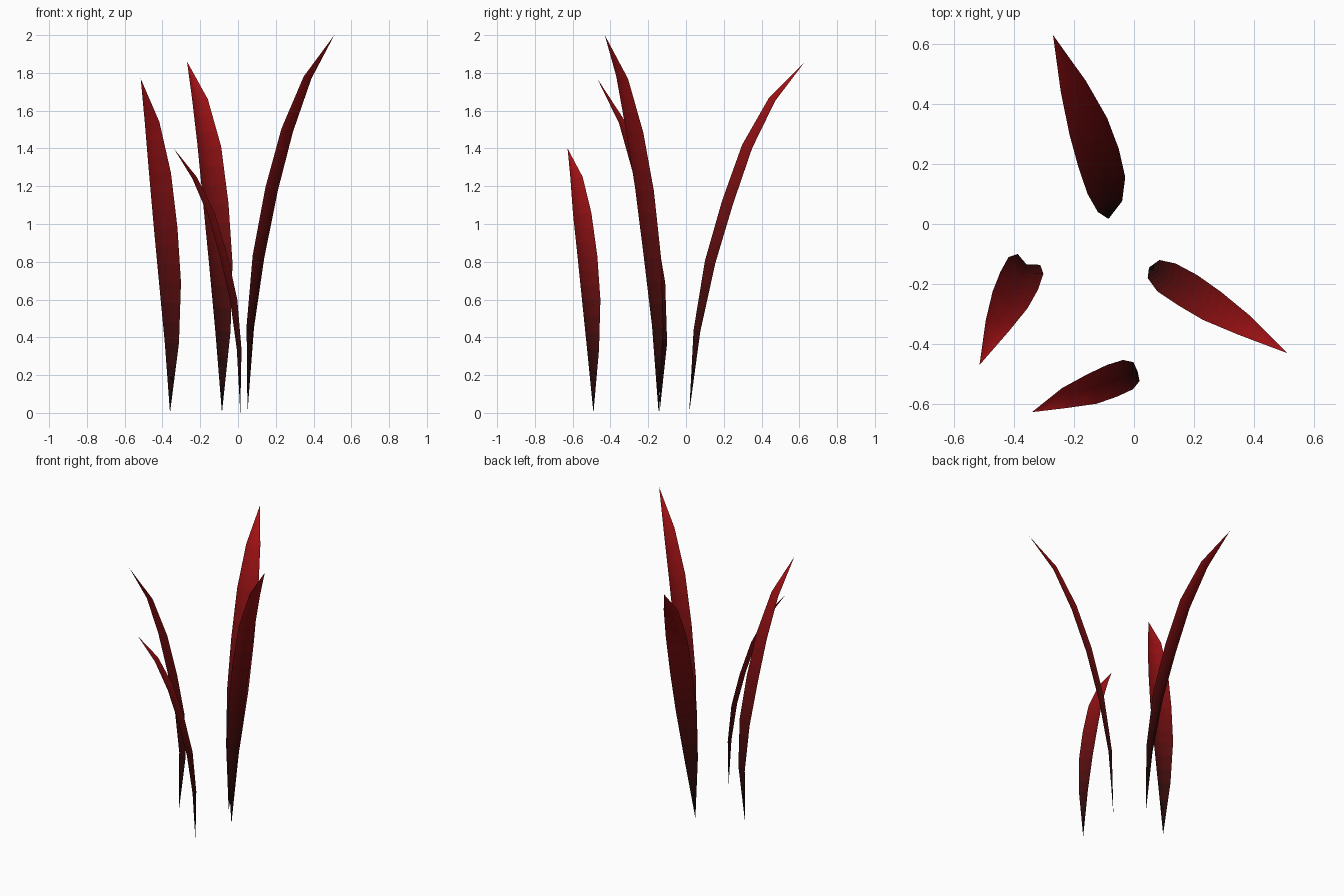
import bpy
from mathutils import Vector

if "Cube" in bpy.data.objects:
    bpy.data.objects.remove(bpy.data.objects["Cube"])

BANDS = 3                                   # colour bands per blade segment
WIDTHS = [0, .60, .93, 1, .93, .62, 0]      # shared leaf outline, root to tip
FOLD = .45                                  # depth of the centre crease / half width

# Each blade: half-width vector, then centre line from root to tip
BLADES = {
    "back_blade": ((.0675, .03, -.005), [
        (-.085, .017, 0), (-.08, .058, .435), (-.092, .128, .80), (-.118, .22, 1.115),
        (-.152, .325, 1.415), (-.202, .458, 1.665), (-.27, .63, 1.86)]),
    "right_blade": ((.0325, .05, -.01), [
        (.05, -.145, 0), (.065, -.15, .455), (.108, -.178, .825), (.178, -.22, 1.185),
        (.26, -.273, 1.495), (.368, -.338, 1.775), (.51, -.43, 2.0)]),
    "left_blade": ((.0625, -.03, 0), [
        (-.36, -.14, 0), (-.35, -.118, .37), (-.36, -.138, .69), (-.383, -.19, .98),
        (-.413, -.253, 1.27), (-.455, -.338, 1.54), (-.515, -.47, 1.77)]),
    "front_blade": ((-.0175, .0525, 0), [
        (.012, -.49, 0), (.008, -.492, .335), (-.02, -.502, .60), (-.072, -.522, .83),
        (-.14, -.55, 1.06), (-.23, -.58, 1.25), (-.34, -.627, 1.40)]),
}

# Black root fading to red tip
count = (len(WIDTHS) - 1) * BANDS
mats = []
for i in range(count):
    t = ((i + .5) / count) ** 1.4
    m = bpy.data.materials.new(f"blade_red_{i}")
    m.diffuse_color = (.004 + .42 * t, .003 + .003 * t, .003 + .005 * t, 1)
    m.use_nodes = True
    m.node_tree.nodes["Principled BSDF"].inputs["Base Color"].default_value = m.diffuse_color
    mats.append(m)


def blade(name, half, path):
    half = Vector(half)
    path = [Vector(p) for p in path]
    # Leaf underside direction at each path point, for the centre crease
    side = 1 if half.cross(path[-1] - path[2]).z < 0 else -1
    points = []
    for k, c in enumerate(path):
        tangent = path[min(k + 1, len(path) - 1)] - path[max(k - 1, 0)]
        under = half.cross(tangent).normalized() * side
        h = half * WIDTHS[k]
        points.append((c - h, c + under * h.length * FOLD, c + h))
    # Folded rungs, subdivided along the straight segments
    rungs = []
    for i in range(count + 1):
        k = min(i // BANDS, len(path) - 2)
        f = i / BANDS - k
        rungs.append([a.lerp(b, f) for a, b in zip(points[k], points[k + 1])])
    verts = [rungs[0][0]] + [p for r in rungs[1:-1] for p in r] + [rungs[-1][0]]
    last = len(verts) - 1
    faces, bands = [], []
    for i in range(count):
        for s in (0, 1):
            a = 3 * i - 2 + s
            if i == 0:
                faces.append((0, 2 + s, 1 + s))
            elif i == count - 1:
                faces.append((a, last, a + 1))
            else:
                faces.append((a, a + 3, a + 4, a + 1))
            bands.append(i)
    # Upper side of the leaf faces up
    if side > 0:
        pass
    else:
        faces = [f[::-1] for f in faces]
    mesh = bpy.data.meshes.new(name)
    mesh.from_pydata(verts, [], faces)
    if mesh.polygons[-1].normal.z < 0:
        mesh.flip_normals()
    for m in mats:
        mesh.materials.append(m)
    for p, band in zip(mesh.polygons, bands):
        p.material_index = band
        p.use_smooth = True
    bpy.context.collection.objects.link(bpy.data.objects.new(name, mesh))


for name, (half, path) in BLADES.items():
    blade(name, half, path)
